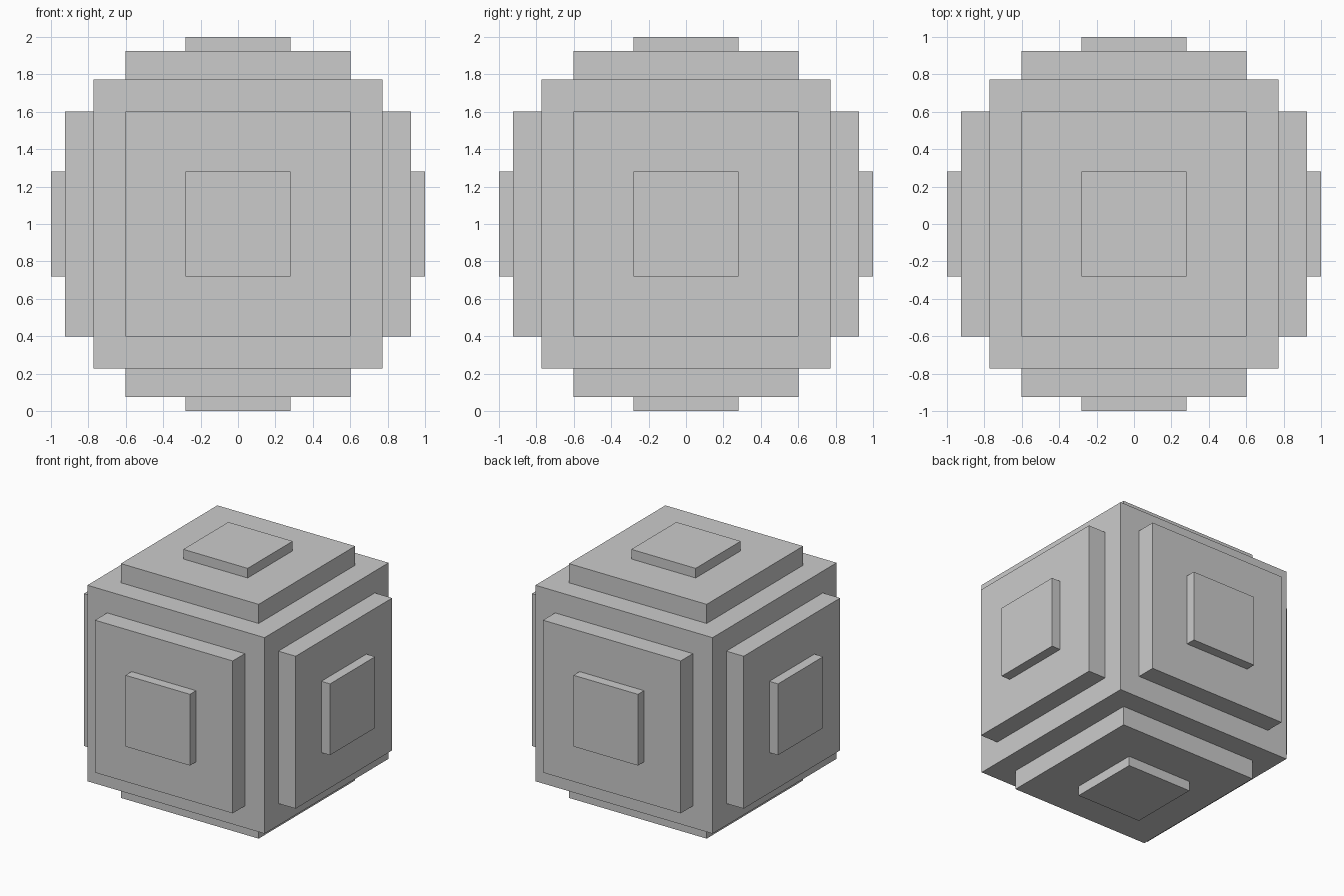
import bpy, bmesh

if "Cube" in bpy.data.objects:
    bpy.data.objects.remove(bpy.data.objects["Cube"])

CORE = 0.773                              # half width of the central cube
STEPS = [(0.601, 0.924), (0.281, 1.0)]    # (half width, distance from centre)

bm = bmesh.new()
bmesh.ops.create_cube(bm, size=2 * CORE)

# Raise two stepped square plates on each of the six faces
for face in list(bm.faces):
    normal = face.normal.copy()
    half, level = CORE, CORE
    for new_half, new_level in STEPS:
        bmesh.ops.inset_individual(bm, faces=[face], thickness=half - new_half,
                                   use_even_offset=True)
        face = bmesh.ops.extrude_discrete_faces(bm, faces=[face])["faces"][0]
        bmesh.ops.translate(bm, verts=face.verts, vec=normal * (new_level - level))
        half, level = new_half, new_level

bmesh.ops.recalc_face_normals(bm, faces=bm.faces)
mesh = bpy.data.meshes.new("stepped_block")
bm.to_mesh(mesh)
bm.free()

block = bpy.data.objects.new("stepped_block", mesh)
block.location.z = 1.0
bpy.context.collection.objects.link(block)
